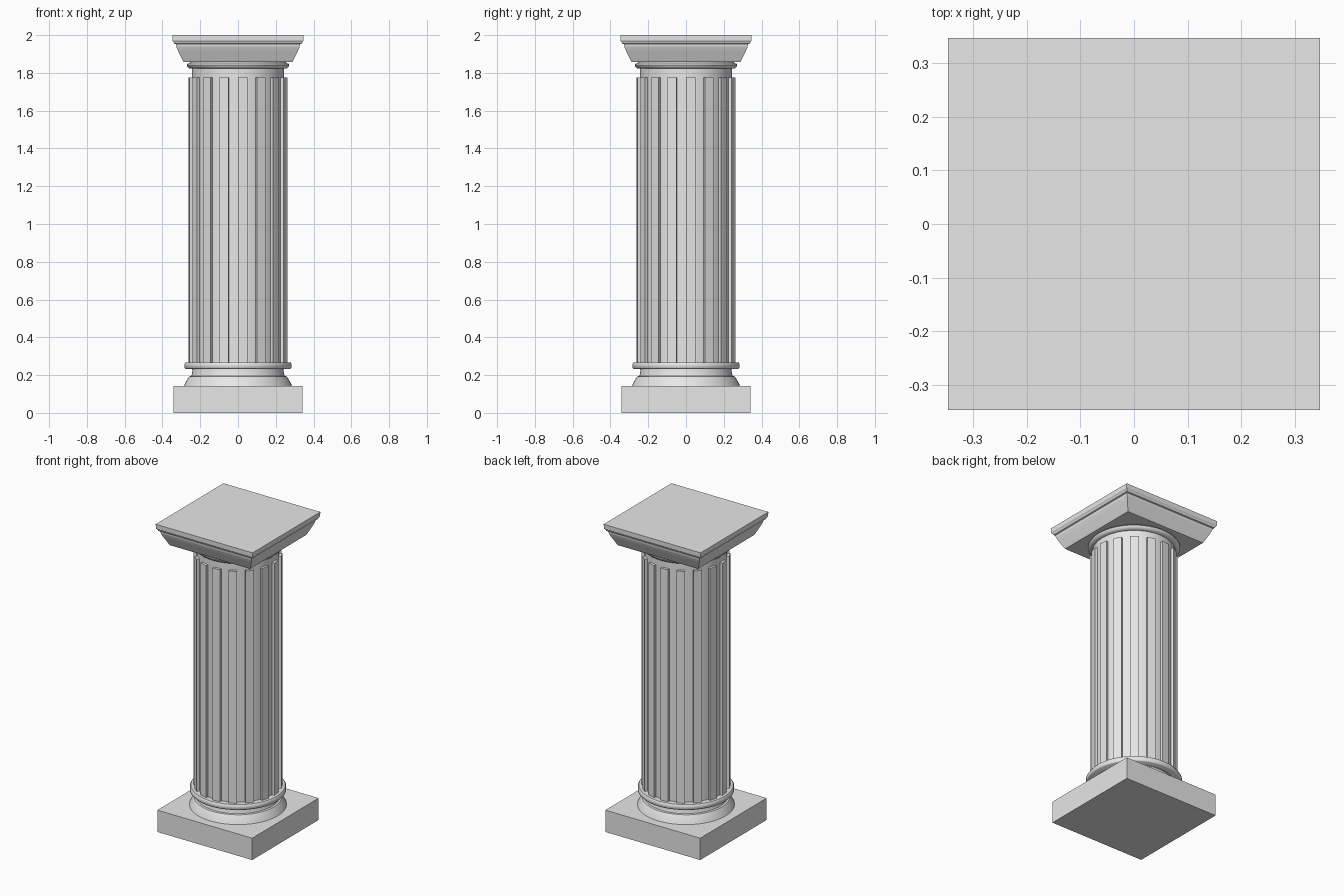
import bpy, bmesh, math

if "Cube" in bpy.data.objects:
    bpy.data.objects.remove(bpy.data.objects["Cube"])

stone = bpy.data.materials.new("pale stone")
stone.diffuse_color = (0.8, 0.8, 0.8, 1)
stone.use_nodes = True
stone.node_tree.nodes["Principled BSDF"].inputs["Base Color"].default_value = stone.diffuse_color


def finish(name, bm, smooth_angle=None):
    bmesh.ops.recalc_face_normals(bm, faces=bm.faces)
    mesh = bpy.data.meshes.new(name)
    bm.to_mesh(mesh)
    bm.free()
    mesh.materials.append(stone)
    obj = bpy.data.objects.new(name, mesh)
    bpy.context.collection.objects.link(obj)
    if smooth_angle:
        bpy.ops.object.select_all(action='DESELECT')
        obj.select_set(True)
        bpy.context.view_layer.objects.active = obj
        bpy.ops.object.shade_smooth_by_angle(angle=math.radians(smooth_angle))
    return obj


def lathe(name, profile, sides, smooth_angle=None):
    """Closed solid from (radius, z) points; with four sides radius is the half width."""
    bm = bmesh.new()
    start = math.pi / 4 if sides == 4 else 0
    grow = math.sqrt(2) if sides == 4 else 1
    rings = []
    for r, z in profile:
        angles = [start + 2 * math.pi * i / sides for i in range(sides)]
        rings.append([bm.verts.new((r * grow * math.cos(a), r * grow * math.sin(a), z))
                      for a in angles])
    for low, high in zip(rings, rings[1:]):
        for i in range(sides):
            j = (i + 1) % sides
            bm.faces.new((low[i], low[j], high[j], high[i]))
    bm.faces.new(rings[0])
    bm.faces.new(rings[-1])
    return finish(name, bm, smooth_angle)


# Square plinth
lathe("plinth", [(0.341, 0), (0.341, 0.142)], 4)

# Round base: flared foot, hollow and upper ring
lathe("base_foot", [(0.287, 0.14), (0.28, 0.157), (0.264, 0.185), (0.259, 0.193),
                    (0.247, 0.195), (0.243, 0.21), (0.24, 0.235)], 64, 30)
lathe("base_ring", [(0.278, 0.233), (0.284, 0.239), (0.284, 0.259), (0.278, 0.268)], 64, 50)

# Shaft core, also forming the neck
lathe("shaft_core", [(0.244, 0.23), (0.244, 1.835)], 32, 30)

# Sixteen raised ribs, each one side of a 32-sided ring
bm = bmesh.new()
step = 2 * math.pi / 32
for k in range(16):
    a, b = 2 * k * step, (2 * k + 1) * step
    rows = []
    for z in (0.26, 1.775):
        rows.append([bm.verts.new((r * math.cos(t), r * math.sin(t), z))
                     for r, t in ((0.235, a), (0.261, a), (0.261, b), (0.235, b))])
    low, high = rows
    bm.faces.new(low)
    bm.faces.new(high)
    for i in range(4):
        j = (i + 1) % 4
        bm.faces.new((low[i], low[j], high[j], high[i]))
finish("shaft_ribs", bm)

# Collar under the capital
lathe("collar", [(0.244, 1.822), (0.259, 1.824), (0.268, 1.833), (0.272, 1.842),
                 (0.268, 1.848), (0.255, 1.852), (0.25, 1.862)], 64, 40)

# Square moulded capital
lathe("capital", [(0.288, 1.857), (0.294, 1.868), (0.318, 1.918), (0.326, 1.937),
                  (0.329, 1.952), (0.337, 1.955), (0.341, 1.964), (0.347, 1.972),
                  (0.348, 2.0)], 4)
